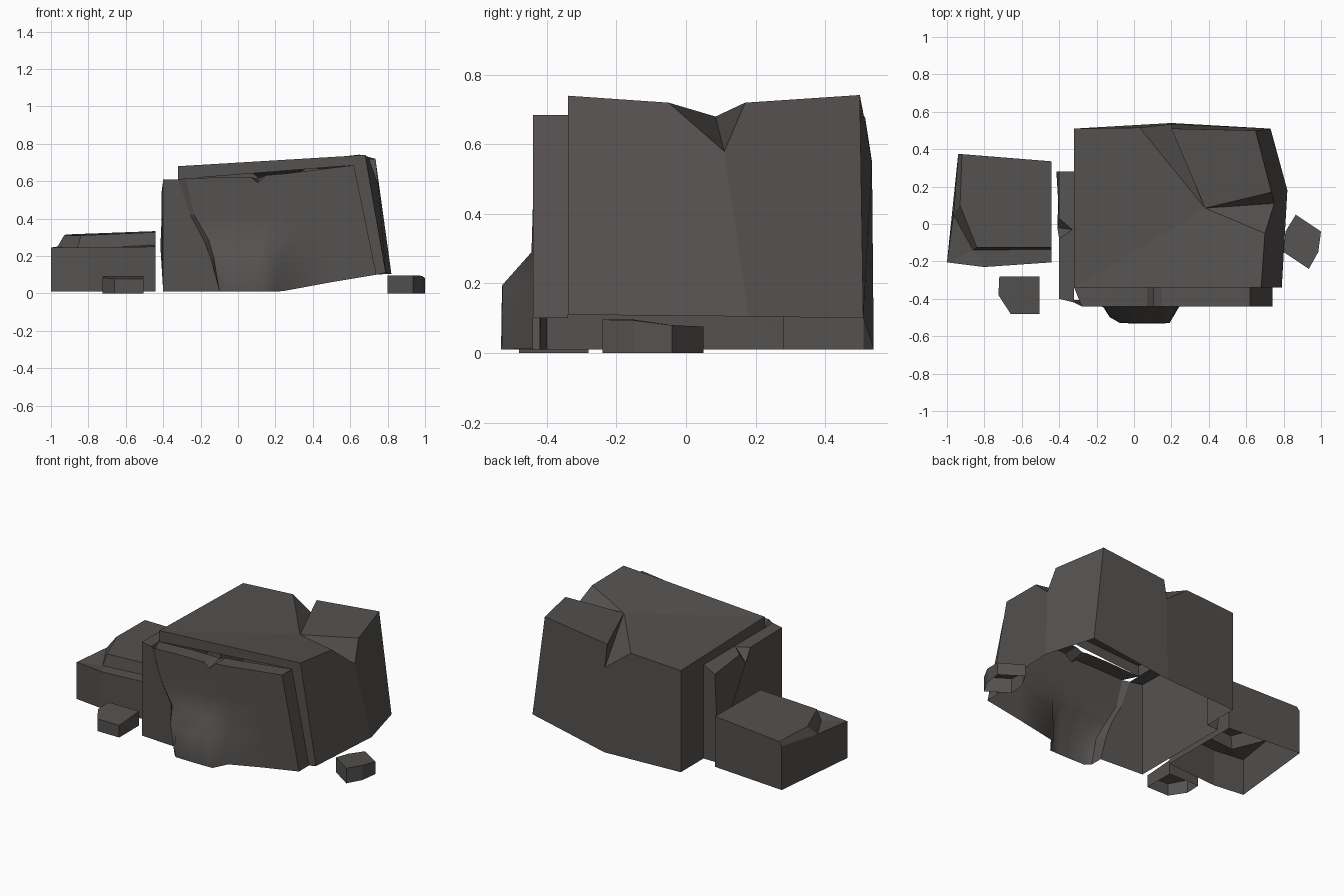
import bpy, bmesh

stone = bpy.data.materials.new("dark_stone")
stone.diffuse_color = (0.09, 0.084, 0.08, 1)


def shell(name, verts, faces, smooth=0):
    """Open stone shell; the first `smooth` faces are smooth shaded."""
    me = bpy.data.meshes.new(name)
    me.from_pydata(verts, [], faces)
    me.materials.append(stone)
    for p in me.polygons:
        p.use_smooth = p.index < smooth
    bm = bmesh.new()
    bm.from_mesh(me)
    bmesh.ops.recalc_face_normals(bm, faces=bm.faces)
    bm.to_mesh(me)
    bm.free()
    ob = bpy.data.objects.new(name, me)
    bpy.context.collection.objects.link(ob)
    return ob


def pebble(name, top, floor=0.0):
    """Flat-topped stone: walls dropped from a top outline, open underneath."""
    n = len(top)
    verts = top + [(x, y, floor) for x, y, z in top]
    faces = [tuple(range(n))]
    faces += [(i, (i + 1) % n, n + (i + 1) % n, n + i) for i in range(n)]
    return shell(name, verts, faces)


# main boulder, with a V groove splitting off its back right corner
shell("main_boulder", [
    (-.32, -.34, .68), (.68, -.34, .74), (.70, -.05, .72), (.75, .11, .58),
    (.735, .17, .72), (.65, .50, .742), (.20, .51, .69), (.20, .535, .55),
    (.03, .515, .68), (-.32, .51, .66), (.38, .085, .68),
    (.79, -.34, .11), (.82, .18, .105), (.73, .51, .10), (.20, .54, .01),
    (-.32, .51, .01), (-.32, .28, .01), (-.32, .28, .61), (-.32, -.34, .61),
    (.62, -.34, .685), (.74, -.34, .10)],
    [(1, 11, 12, 3, 2), (3, 12, 13, 5, 4),            # right walls
     (5, 13, 14, 7, 6), (7, 14, 15, 9, 8),            # back walls
     (9, 15, 16, 17), (9, 17, 18, 0),                 # left wall
     (0, 18, 19, 1), (1, 19, 20, 11),                 # front rim
     (0, 1, 2, 10), (0, 10, 8, 9), (4, 5, 6, 10),     # top
     (2, 3, 10), (8, 10, 7), (3, 4, 10), (7, 10, 6)])  # groove

# front slab: a grid of columns (x bottom, x top, z bottom, z top)
columns = [(-.10, -.28, .01, .615), (-.07, -.10, .01, .62), (.05, .07, .01, .62),
           (.12, .105, .01, .592), (.19, .15, .01, .632), (.24, .25, .012, .64),
           (.50, .45, .06, .665), (.74, .62, .10, .685)]
rows = [0, .3, .45, .68, 1]
crack_front = [-.10, -.13, -.155, -.235, -.28]
crack_back = [(-.10, .01), (-.14, .17), (-.18, .28), (-.255, .42), (-.32, .61)]
bulge = {0: .06, 1: .09, 2: .092, 3: .092, 4: .09}   # flared foot, by column
flare = [1, .97, .05, 0, 0]                          # flared foot, by row
nr, nc = len(rows), len(columns)
verts, faces = [], []
for c, (xb, xt, zb, zt) in enumerate(columns):
    for r, t in enumerate(rows):
        x = crack_front[r] if c == 0 else xb + (xt - xb) * t
        verts.append((x, -.44 - bulge.get(c, 0) * flare[r], zb + (zt - zb) * t))
for c in range(nc - 1):
    for r in range(nr - 1):
        a = c * nr + r
        faces.append((a, a + nr, a + nr + 1, a + 1))
front_count = len(faces)


def rim(path, back):
    """Wall from a front edge loop to matching points behind it."""
    s = len(verts)
    verts.extend(back)
    for i in range(len(path) - 1):
        faces.append((path[i], path[i + 1], s + i + 1, s + i))


top = [c * nr + nr - 1 for c in range(nc)]
right = [(nc - 1) * nr + r for r in range(nr)]
rim(list(range(nr)), [(x, -.42, z) for x, z in crack_back])
rim(top, [(-.32, -.34, .61)] +
    [(verts[i][0], -.34, max(verts[i][2], .615)) for i in top[1:]])
rim(right, [(verts[i][0], -.34, verts[i][2]) for i in right])
slab = shell("front_slab", verts, faces, front_count)
bpy.context.view_layer.objects.active = slab
slab.select_set(True)

# left slab: chipped top edge, front ends at the crack
k = len(crack_back)
shell("left_slab", [(x, -.42, z) for x, z in crack_back] + [
    (-.40, -.40, .61), (-.40, -.40, .01), (-.40, .03, .60), (-.41, -.02, .53),
    (-.40, -.08, .605), (-.33, -.03, .61), (-.40, .28, .57), (-.415, .28, .25),
    (-.40, .28, .01), (-.32, .28, .61), (-.32, .28, .01)],
    [(6, 0, 1, 2, 3, 4, 5), (5, 9, 8, 13, 6), (8, 7, 11, 12, 13),
     (4, 5, 9, 10), (4, 10, 14), (10, 7, 11, 14), (7, 8, 10), (8, 9, 10),
     (11, 12, 13, 15, 14)])

# left block: plateau above a lower ledge on its front and left
shell("left_block", [
    (-.92, .373, .315), (-.93, .10, .31), (-.84, -.125, .31), (-.44, -.125, .327),
    (-.44, .335, .333),
    (-.94, .375, .29), (-.965, .05, .25), (-.86, -.14, .235), (-.44, -.135, .26),
    (-1, -.205, .245), (-.80, -.23, .245), (-.44, -.205, .25),
    (-.94, .375, .01), (-1, -.205, .01), (-.80, -.23, .01), (-.44, -.205, .01),
    (-.44, .335, .01)],
    [(0, 1, 2, 3, 4), (0, 5, 6, 1), (1, 6, 7, 2), (2, 7, 8, 3),
     (6, 9, 7), (7, 9, 10), (7, 10, 11, 8),
     (5, 12, 13, 9, 6), (9, 13, 14, 10), (10, 14, 15, 11),
     (11, 15, 16, 4, 3, 8), (4, 16, 12, 5, 0)])

# loose stones
pebble("left_pebble", [(-.72, -.28, .092), (-.505, -.28, .092), (-.505, -.48, .078),
                       (-.66, -.48, .078), (-.725, -.38, .085)])
pebble("right_pebble", [(.865, .05, .076), (1.0, -.04, .08), (.985, -.15, .094),
                        (.935, -.24, .096), (.80, -.15, .096), (.81, -.04, .08)])
